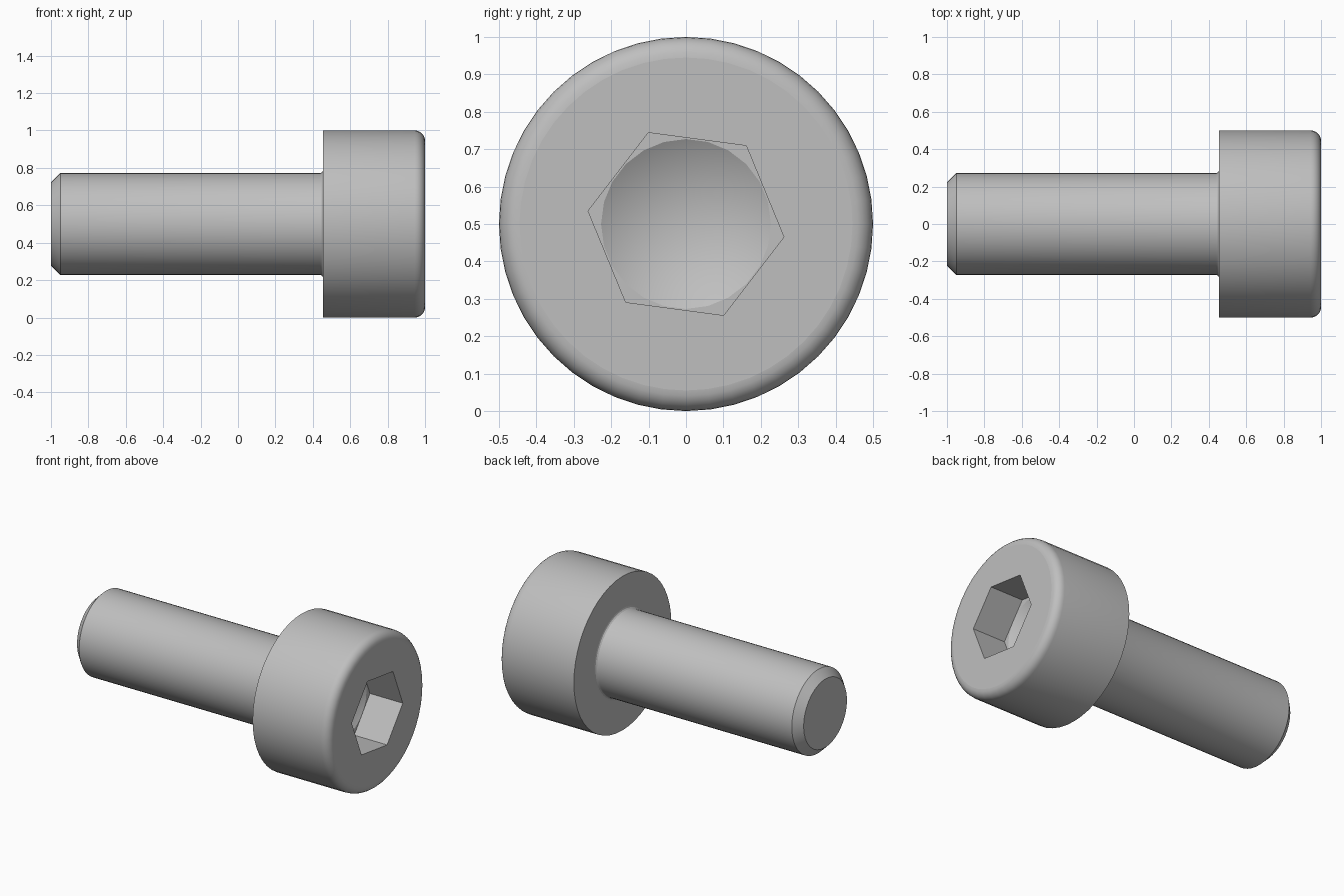
import bpy, bmesh, math
from math import sin, cos, pi, radians

cube = bpy.data.objects.get("Cube")
if cube:
    bpy.data.objects.remove(cube, do_unlink=True)

SEG = 48
AXIS_Z = 0.5
HEAD_R, SHANK_R = 0.5, 0.272
SEAT_X, FACE_X = 0.455, 1.0
FILLET, NECK = 0.055, 0.018
HEX_R, HEX_TILT = 0.264, radians(-7.6)
SOCKET_X, CONE_X, CONE_R = 0.764, 0.634, 0.227

bm = bmesh.new()


def ring(x, r, n=SEG, turn=0.0):
    """Closed loop of vertices around the screw axis."""
    return [bm.verts.new((x, r * cos(turn + 2 * pi * i / n),
                          AXIS_Z + r * sin(turn + 2 * pi * i / n))) for i in range(n)]


def bridge(a, b):
    for i in range(len(a)):
        j = (i + 1) % len(a)
        bm.faces.new((a[i], a[j], b[j], b[i]))


def loop_edges(loop):
    edges = []
    for i, v in enumerate(loop):
        w = loop[(i + 1) % len(loop)]
        edges.append(bm.edges.get((v, w)) or bm.edges.new((v, w)))
    return edges


def fill_between(a, b):
    """Flat face between two loops of different side counts."""
    bmesh.ops.triangle_fill(bm, use_beauty=True, use_dissolve=False,
                            normal=(1, 0, 0), edges=loop_edges(a) + loop_edges(b))


# Outer profile: chamfered tip, shank, neck fillet, seat, rounded head
profile = [(-1.0, 0.222), (-0.95, SHANK_R)]
for k in range(4):
    a = pi / 2 * k / 3
    profile.append((SEAT_X - NECK + NECK * sin(a), SHANK_R + NECK * (1 - cos(a))))
profile.append((SEAT_X, HEAD_R))
for k in range(7):
    a = pi / 2 * k / 6
    profile.append((FACE_X - FILLET + FILLET * sin(a), HEAD_R - FILLET * (1 - cos(a))))

rings = [ring(x, r) for x, r in profile]
for a, b in zip(rings, rings[1:]):
    bridge(a, b)
bm.faces.new(rings[0])

# Hex socket with a drilled conical bottom
hex_top = ring(FACE_X, HEX_R, 6, HEX_TILT)
hex_low = ring(SOCKET_X, HEX_R, 6, HEX_TILT)
cone_rim = ring(SOCKET_X, CONE_R, 24)
fill_between(rings[-1], hex_top)
bridge(hex_top, hex_low)
fill_between(hex_low, cone_rim)
apex = bm.verts.new((CONE_X, 0, AXIS_Z))
for i, v in enumerate(cone_rim):
    bm.faces.new((v, cone_rim[(i + 1) % len(cone_rim)], apex))

# Smooth round surfaces, flat ends and crisp edges
bmesh.ops.recalc_face_normals(bm, faces=bm.faces[:])
bm.normal_update()
for f in bm.faces:
    f.smooth = abs(f.normal.x) < 0.995
for e in bm.edges:
    e.smooth = e.calc_face_angle(0) < radians(28)

mesh = bpy.data.meshes.new("socket_screw")
bm.to_mesh(mesh)
bm.free()
screw = bpy.data.objects.new("socket_screw", mesh)
bpy.context.collection.objects.link(screw)

# Plain steel grey
steel = bpy.data.materials.new("steel_grey")
steel.use_nodes = True
colour = (0.52, 0.52, 0.52, 1.0)
steel.diffuse_color = colour
steel.node_tree.nodes["Principled BSDF"].inputs["Base Color"].default_value = colour
mesh.materials.append(steel)
